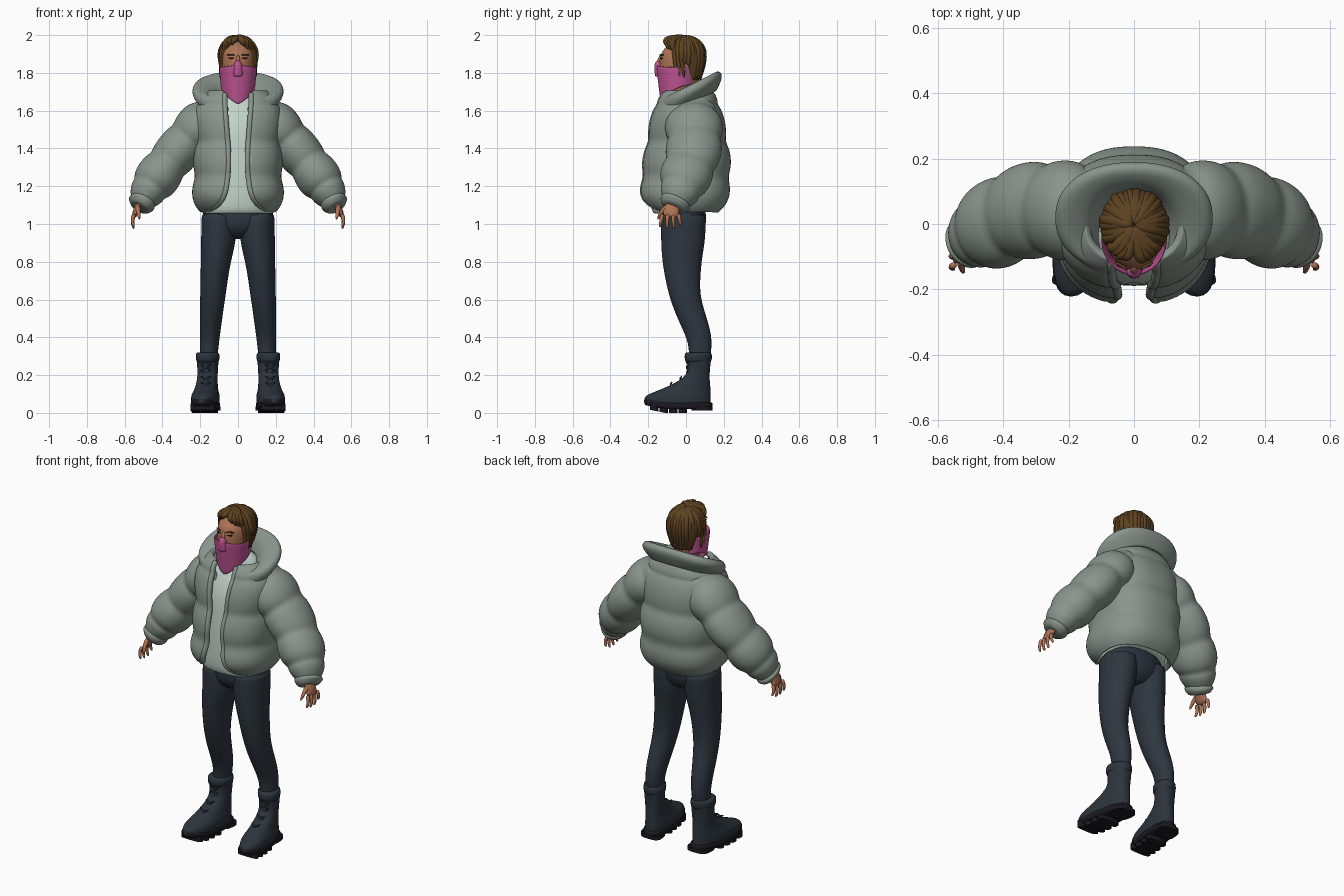
import bpy, bmesh, math, random
from mathutils import Vector

cube = bpy.data.objects.get("Cube")
if cube:
    bpy.data.objects.remove(cube, do_unlink=True)
random.seed(4)


def material(name, *rgb):
    made = bpy.data.materials.new(name)
    made.use_nodes = True
    made.diffuse_color = (*rgb, 1)
    made.node_tree.nodes["Principled BSDF"].inputs["Base Color"].default_value = (*rgb, 1)
    return made


jacket_grey = material("jacket grey green", .25, .3, .26)
shirt_pale = material("shirt pale green", .55, .66, .59)
scarf_pink = material("scarf pink", .53, .09, .3)
hair_brown = material("hair brown", .11, .055, .015)
skin_tan = material("skin tan", .42, .17, .09)
trouser_navy = material("trousers dark navy", .027, .037, .05)
boot_slate = material("boot dark slate", .025, .035, .045)
sole_black = material("sole black", .01, .01, .015)


def sample(keys, steps):
    """Smooth curve through a few key tuples, resampled evenly."""
    last, out = len(keys) - 1, []
    for k in range(steps + 1):
        i = min(k * last // steps, last - 1)
        t = k * last / steps - i
        near = [keys[min(max(i + j, 0), last)] for j in (-1, 0, 1, 2)]
        out.append([b + ((c - a) * t + (2 * a - 5 * b + 4 * c - d) * t ** 2
                         + (3 * b - a - 3 * c + d) * t ** 3) / 2 for a, b, c, d in zip(*near)])
    return out


def ring(z, width, front, back, gap=0, power=1, centre=0, skew=0, count=32):
    """Rounded outline; z may be a rule of x and y; gap opens it at the front."""
    start = math.asin((gap / width) ** (1 / power)) if gap else 0
    middle, depth = (front + back) / 2, (back - front) / 2
    points = []
    for i in range(count):
        angle = start + (math.tau - 2 * start) * i / (count - 1 if gap else count)
        s, c = math.sin(angle), math.cos(angle)
        y = middle - depth * math.copysign(abs(c) ** power, c)
        x = centre + width * math.copysign(abs(s) ** power, s) + skew * y
        points.append(Vector((x, y, z(x, y) if callable(z) else z)))
    return points


def tube(points, count=16):
    """Rings across a path of (x, y, z, side radius) with an optional depth radius."""
    path = [Vector(q[:3]) for q in points]
    rings = []
    for i, q in enumerate(points):
        along = (path[min(i + 1, len(path) - 1)] - path[max(i - 1, 0)]).normalized()
        u = Vector((0, 1, 0))
        u = (u - along * along.dot(u)).normalized()
        v = along.cross(u)
        angles = [math.tau * k / count for k in range(count)]
        rings.append([path[i] + u * q[-1] * math.cos(a) + v * q[3] * math.sin(a) for a in angles])
    return rings


def build(name, shapes, colour, mirror=False, sub=1, thick=0, closed=True, smooth=True):
    """Skin every list of rings and join them into one object."""
    bm = bmesh.new()
    for rings in shapes:
        rows = [[bm.verts.new(p) for p in r] for r in rings]
        count = len(rows[0])
        for a, b in zip(rows, rows[1:]):
            for i in range(count if closed else count - 1):
                j = (i + 1) % count
                bm.faces.new((a[i], a[j], b[j], b[i]))
        if not thick:
            bm.faces.new(rows[0])
            bm.faces.new(rows[-1])
    bmesh.ops.recalc_face_normals(bm, faces=bm.faces)
    for face in bm.faces:
        face.smooth = smooth
    mesh = bpy.data.meshes.new(name)
    bm.to_mesh(mesh)
    bm.free()
    mesh.materials.append(colour)
    part = bpy.data.objects.new(name, mesh)
    bpy.context.collection.objects.link(part)
    if mirror:
        part.modifiers.new("Mirror", "MIRROR")
    if thick:
        shell = part.modifiers.new("Solidify", "SOLIDIFY")
        shell.thickness, shell.offset = thick, 0
    if sub:
        rounding = part.modifiers.new("Subdivision", "SUBSURF")
        rounding.levels = rounding.render_levels = sub


# Trousers
hips = [(1.1, .17, -.12, .1), (1.02, .193, -.13, .107), (.96, .15, -.11, .09), (.92, .07, -.06, .05)]
build("trouser_hips", [[ring(*r) for r in sample(hips, 9)]], trouser_navy)
leg = [(.098, -.012, 1.06, .096, .12), (.104, -.016, .92, .092, .117), (.12, -.02, .78, .078, .102),
       (.135, 0, .6, .066, .08), (.15, .07, .4, .053, .066), (.155, .07, .28, .045, .055)]
build("trouser_legs", [tube(sample(leg, 15), 24)], trouser_navy, True)

# Boots with top band, laces and treaded soles
foot = dict(centre=.168, skew=-.11)
boot = [(.04, .07, -.22, .13), (.09, .072, -.215, .13), (.13, .06, -.12, .13),
        (.2, .053, 0, .125), (.31, .06, 0, .135)]
build("boots", [[ring(*r, power=.9, **foot) for r in sample(boot, 12)]], boot_slate, True)
build("boot_bands", [[ring(z, .055 + puff, -puff, .13 + puff, **foot) for z, puff in (
    (.26, 0), (.28, .008), (.32, .008), (.32, -.005))]], boot_slate, True)
laces = []
for k in range(5):
    z = .15 + .03 * k
    y = min(0, (z - .2) * 1.7) - .001
    for s in (-1, 1):
        laces.append(tube([(.17 + s * j * .03, y + abs(j) * .014, z + j * .015, .006)
                           for j in (-1, 0, 1)], 6))
build("boot_laces", laces, boot_slate, True)


def toe_lift(height):
    return lambda x, y: height + max(0, -y - .11) * .2


build("boot_soles", [[ring(toe_lift(z), .066 + e, -.215 - e, .135 + e, power=.8, **foot)
                      for z, e in ((.02, 0), (.03, .006), (.05, .006), (.056, 0))]],
      sole_black, True, 0)
treads = [(.03, .14)] + [(-.19 + .05 * k, -.145 + .05 * k) for k in range(4)]
build("sole_treads", [[ring(toe_lift(z), .064, f, b, power=.6, **foot)
                       for z in (.012 * (f > 0), .035)] for f, b in treads],
      sole_black, True, 0, smooth=False)

# Shirt, cut higher at the back
shirt = [(1.05, .185, -.165, .12), (1.12, .19, -.19, .15), (1.45, .19, -.18, .15),
         (1.6, .15, -.14, .13), (1.7, .06, -.08, .06)]
build("shirt", [[ring(lambda x, y: z + max(0, y) * .4, *r, power=.85)
                 for z, *r in sample(shirt, 12)]], shirt_pale)

# Padded jacket body, open at the front, quilted by evenly spaced seams
body = [(1.07, .2, -.16, .17, .165), (1.11, .22, -.21, .2, .1), (1.18, .23, -.235, .22, .065),
        (1.33, .225, -.22, .225, .05), (1.5, .225, -.19, .2, .06), (1.63, .22, -.16, .17, .07),
        (1.7, .14, -.11, .13, .07)]
quilted = []
for z, width, front, back, gap in sample(body, 30):
    puff = .9 + .1 * abs(math.sin(math.pi * (z - 1.06) / .19)) ** .6
    quilted.append(ring(z, width * puff, front * puff, back * puff, gap, .82))
build("jacket_body", [quilted], jacket_grey, sub=2, thick=.03, closed=False)
edge = [(*r[0], .015, .016) for r in quilted[1:-1]]
build("jacket_front_edges", [tube(edge, 12)], jacket_grey, True)

# Wide tilted padded collar, folded over at the rim and lying down at the front
fold = [(1.63, .18), (1.68, .228), (1.71, .222), (1.71, .18), (1.69, .14), (1.64, .11)]
collar = [ring(lambda x, y: h + .5 * y, w, -.14, .04 + w * .6, w * .4, .9)
          for h, w in sample(fold, 15)]
build("jacket_collar", [collar], jacket_grey, sub=2, thick=.024, closed=False)

# Quilted sleeves and cuffs
arm = [(.08, .03, 1.6, .09, .11), (.18, .04, 1.54, .125, .15), (.32, .04, 1.385, .118, .148),
       (.45, -.015, 1.215, .115, .13), (.515, -.06, 1.11, .06, .07)]
sleeve = []
for k, (x, y, z, side, depth) in enumerate(sample(arm, 30)):
    puff = .88 + .13 * abs(math.sin(math.pi * k / 6)) ** .6
    sleeve.append((x, y, z, side * puff, depth * puff))
build("sleeves", [tube(sleeve, 28)], jacket_grey, True, 2)
cuff = [(.5, -.045, 1.135, .06, .07), (.51, -.058, 1.11, .075, .085), (.525, -.07, 1.085, .05, .06)]
build("cuffs", [tube(sample(cuff, 6), 24)], jacket_grey, True)

# Hands: palm, four fingers and thumb
hand = [tube([(.51, -.06, 1.13, .02, .03), (.53, -.075, 1.09, .02, .04),
              (.555, -.085, 1.03, .014, .05)])]
for k, drop in enumerate((.01, 0, 0, .02)):
    y, spread = -.125 + .028 * k, .006 * (k - 1.5)
    hand.append(tube([(.548 + .012 * math.sin(j), y + spread * j / 2, 1.055 - (.083 - drop) * j / 3,
                       .013 - .002 * j) for j in range(4)], 8))
hand.append(tube([(.53, -.09, 1.1, .016), (.53, -.13, 1.07, .013), (.52, -.152, 1.02, .006)], 8))
build("hands", hand, skin_tan, True)

# Head and face
skull = [(1.6, .055, -.06, .055), (1.7, .06, -.09, .055), (1.77, .08, -.135, .07),
         (1.86, .088, -.14, .08), (1.92, .083, -.122, .08), (1.97, .05, -.06, .04)]
build("head", [[ring(*r) for r in sample(skull, 15)]], skin_tan)
build("nose_bridge", [tube([(0, -.13, 1.9, .008), (0, -.15, 1.84, .016)], 10)], skin_tan)
build("eyes", [tube([(.037 + .016 * k, -.13 + .006 * k, 1.878, .006 - .004 * abs(k), .004)
                     for k in (-1, 0, 1)], 8)], sole_black, True)
build("eyebrows", [tube([(.038 + .022 * k, -.128 + .012 * k, 1.898 - .004 * abs(k), .005)
                         for k in (-1, 0, 1)], 8)], hair_brown, True)

# Neck scarf pulled over the nose, each lower ring dipping further to a point
scarf = []
for k in range(6):
    def drape(x, y):
        return 1.845 - .031 * k + .09 * k * y + (.14 * k - .15) * abs(x)
    scarf.append(ring(drape, .097 - .002 * k, -.155 + .005 * k, .05))
build("scarf", [scarf], scarf_pink, thick=.008, sub=2)
nose = [(0, -.14, 1.862, .008), (0, -.146, 1.845, .022), (0, -.135, 1.78, .03)]
build("scarf_nose", [tube(sample(nose, 6), 12)], scarf_pink)

# Hair: a cap with overlapping locks parted and combed out from the crown
cap = [(1.76, .06, 0, .08), (1.86, .094, -.03, .096), (1.93, .094, -.09, .094), (1.985, .03, -.03, .03)]
build("hair_cap", [[ring(*r) for r in sample(cap, 12)]], hair_brown)
locks = []
for k in range(34):
    angle = math.pi * ((k + .5) / 17 - 1)
    side = abs(angle)
    fringe = side < .75
    end = 1.955 - .08 * side if fringe else 1.77 if side < 1.3 else 1.84 if side < 2 else 1.765
    end += random.uniform(-.01, .01)
    thick = random.uniform(.016, .022)
    bulk = random.uniform(.97, 1.04)
    lock = []
    for j in range(9):
        t = j / 8
        lift = min(1, t * 1.7) * math.pi / 2
        if fringe:
            z = 1.985 - t * t * (1.985 - end)
        else:
            z = 1.895 + .09 * math.cos(lift) - max(0, t - .6) * 2.5 * (1.895 - end)
        reach = bulk * math.sin(lift) - max(0, 1.86 - z) * (2 if side > 2 else -.4)
        sway = angle + math.copysign(.3 * t * (side < 1.3), angle) + random.uniform(-.03, .03)
        lock.append((.092 * reach * math.sin(sway), -.005 - .102 * reach * math.cos(sway), z,
                     thick * (1 - .75 * t ** 4)))
    locks.append(tube(lock, 8))
build("hair_locks", locks, hair_brown)
